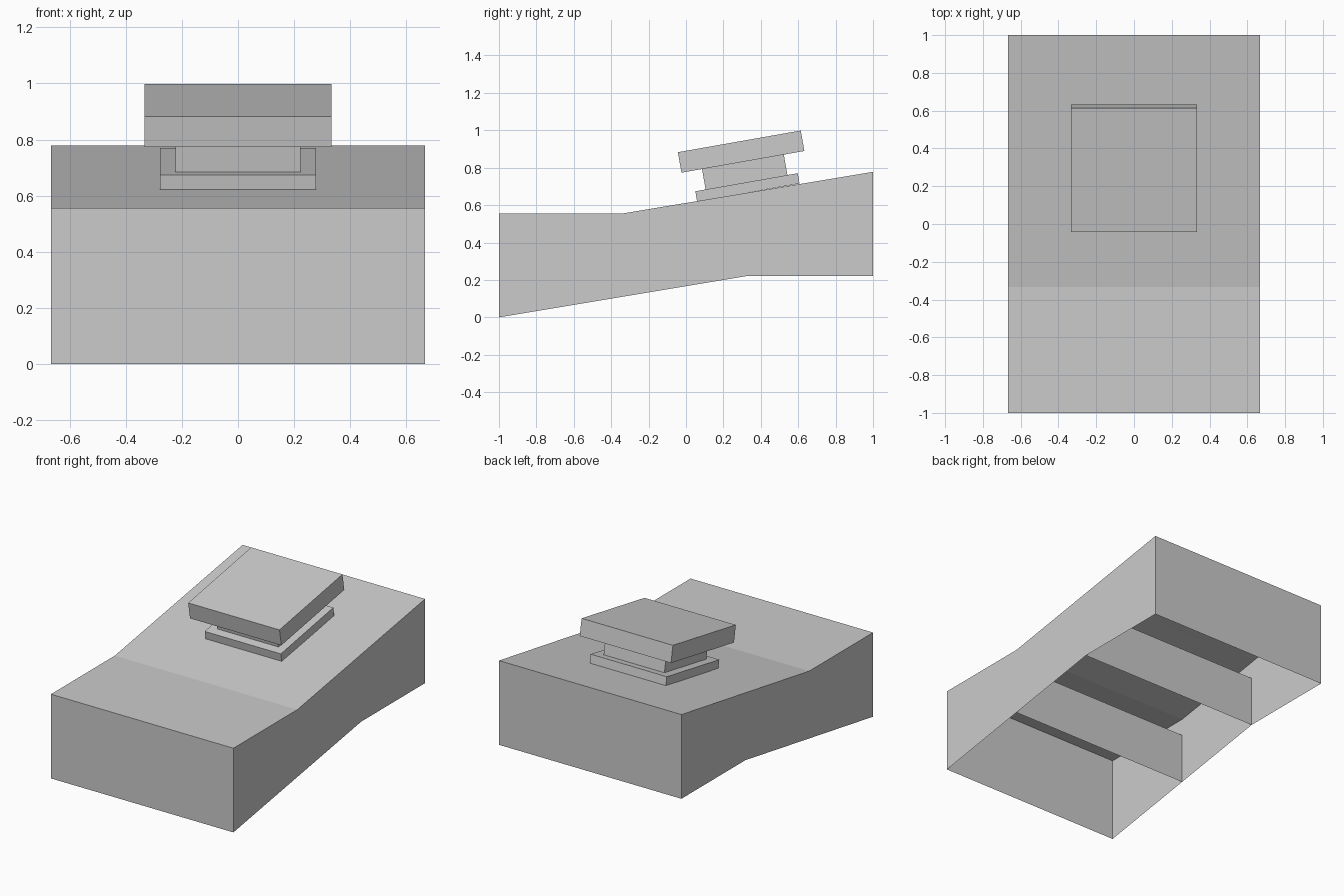
import bpy
import bmesh
from math import radians
from mathutils import Matrix

if "Cube" in bpy.data.objects:
    bpy.data.objects.remove(bpy.data.objects["Cube"])

W = 2 / 3  # half width of the body


def finish(bm, name):
    mesh = bpy.data.meshes.new(name)
    bm.to_mesh(mesh)
    bm.free()
    obj = bpy.data.objects.new(name, mesh)
    bpy.context.collection.objects.link(obj)
    return obj


# Hollow wedge shell, open underneath: side profile in (y, z)
profile = [(-1, 0), (-1, 0.556), (-1/3, 0.556), (1, 0.778), (1, 0.222), (1/3, 0.222)]
bm = bmesh.new()
left = [bm.verts.new((-W, y, z)) for y, z in profile]
right = [bm.verts.new((W, y, z)) for y, z in profile]
bm.faces.new(left[::-1])
bm.faces.new(right)
for i in range(4):  # front, flat top, sloped top, back
    bm.faces.new((left[i], left[i + 1], right[i + 1], right[i]))
bmesh.ops.recalc_face_normals(bm, faces=bm.faces)
# an open shell: make sure the top faces point up
if sum(f.normal.z for f in bm.faces) < 0:
    bmesh.ops.reverse_faces(bm, faces=bm.faces)
finish(bm, "body_shell")

# Thin cross ribs under the body, stopping short of the top
for name, y, z in (("front_rib", -1/3, 0.111), ("back_rib", 1/3, 0.222)):
    bm = bmesh.new()
    corners = ((W, z), (-W, z), (-W, z + 0.333), (W, z + 0.333))
    bm.faces.new([bm.verts.new((x, y, h)) for x, h in corners])
    finish(bm, name)

# Tilted square stack on the slope: base, neck, cap
tilt = Matrix.Translation((0, 1/3, 0.667)) @ Matrix.Rotation(radians(10), 4, 'X')
height = 0.0
for name, size, thick in (("base_plate", 0.556, 0.056),
                          ("neck_block", 0.444, 0.111),
                          ("cap_block", 0.667, 0.111)):
    bm = bmesh.new()
    place = Matrix.Translation((0, 0, height + thick / 2)) @ Matrix.Diagonal((size, size, thick, 1))
    bmesh.ops.create_cube(bm, size=1, matrix=tilt @ place)
    finish(bm, name)
    height += thick
